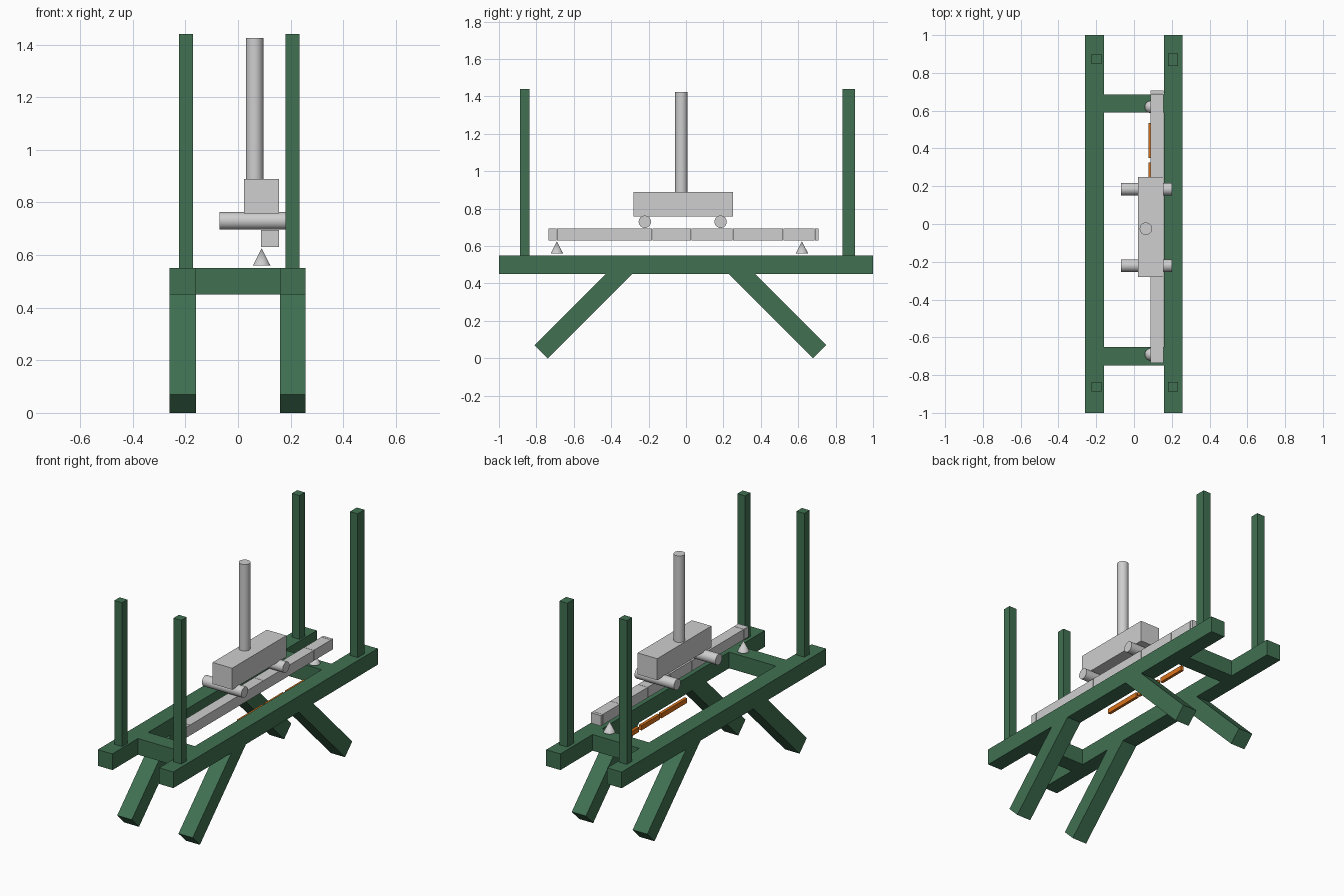
import bpy
import math
from mathutils import Vector

default = bpy.data.objects.get("Cube")
if default:
    bpy.data.objects.remove(default, do_unlink=True)


def material(name, rgb):
    mat = bpy.data.materials.new(name)
    mat.use_nodes = True
    color = (*rgb, 1)
    mat.diffuse_color = color
    mat.node_tree.nodes["Principled BSDF"].inputs["Base Color"].default_value = color
    return mat


GREEN = material("dark_green_paint", (0.052, 0.165, 0.085))
GREY = material("light_grey_metal", (0.62, 0.62, 0.62))
ORANGE = material("orange_strip", (0.70, 0.17, 0.01))


def finish(name, mat):
    obj = bpy.context.object
    obj.name = name
    obj.data.materials.append(mat)
    return obj


def box(name, mat, xs, ys, zs):
    """Axis-aligned box from its extents."""
    low, high = Vector((xs[0], ys[0], zs[0])), Vector((xs[1], ys[1], zs[1]))
    bpy.ops.mesh.primitive_cube_add(size=1, location=(low + high) / 2)
    obj = finish(name, mat)
    obj.scale = high - low
    bpy.ops.object.transform_apply(location=False, rotation=False, scale=True)
    return obj


def round_bar(name, mat, center, radius, length, rotation=(0, 0, 0)):
    bpy.ops.mesh.primitive_cylinder_add(
        vertices=32, radius=radius, depth=length, location=center, rotation=rotation)
    obj = finish(name, mat)
    bpy.ops.object.shade_smooth_by_angle(angle=math.radians(40))
    return obj


# Bench frame: two long rails, each with a pair of splayed legs
FRAME_Z = (0.45, 0.55)
for side, xs in (("right", (-0.26, -0.16)), ("left", (0.16, 0.257))):
    box(f"{side}_rail", GREEN, xs, (-1, 1), FRAME_Z)
    for end, sign, foot_y in (("front", -1, -0.775), ("back", 1, 0.715)):
        foot = Vector((sum(xs) / 2, foot_y, 0.035))
        top = foot + Vector((0, -sign, 1)) * 0.45
        bpy.ops.mesh.primitive_cube_add(
            size=1, location=(foot + top) / 2, rotation=(sign * math.pi / 4, 0, 0))
        leg = finish(f"{end}_{side}_leg", GREEN)
        leg.scale = (xs[1] - xs[0], 0.1, (top - foot).length)

# Cross members between the rails
box("front_cross_member", GREEN, (-0.16, 0.16), (-0.75, -0.65), FRAME_Z)
box("back_cross_member", GREEN, (-0.16, 0.16), (0.59, 0.685), FRAME_Z)

# Corner posts
POST_Z = (0.55, 1.44)
RIGHT_X, LEFT_X = (-0.225, -0.172), (0.181, 0.234)
FRONT_Y = (-0.888, -0.837)
box("front_right_post", GREEN, RIGHT_X, FRONT_Y, POST_Z)
box("front_left_post", GREEN, LEFT_X, FRONT_Y, POST_Z)
box("back_right_post", GREEN, RIGHT_X, (0.848, 0.9), POST_Z)
box("back_left_post", GREEN, LEFT_X, (0.837, 0.903), POST_Z)

# Test beam, split into butted segments by fine seams
seams = (-0.735, -0.69, -0.18, 0.03, 0.25, 0.52, 0.69, 0.71)
for i, (start, end) in enumerate(zip(seams, seams[1:])):
    box(f"beam_segment_{i + 1}", GREY, (0.088, 0.155),
        (start, end - 0.002), (0.63, 0.695))

# Conical supports under the beam
for end, y in (("front", -0.69), ("back", 0.62)):
    bpy.ops.mesh.primitive_cone_add(
        vertices=32, radius1=0.033, depth=0.065, location=(0.09, y, 0.593))
    finish(f"{end}_support_cone", GREY)
    bpy.ops.object.shade_smooth_by_angle(angle=math.radians(40))

# Loading rollers, load block and ram
for end, y in (("front", -0.22), ("back", 0.185)):
    round_bar(f"{end}_roller", GREY, (0.065, y, 0.73), 0.033, 0.27, (0, math.pi / 2, 0))
box("load_block", GREY, (0.022, 0.156), (-0.28, 0.25), (0.757, 0.89))
round_bar("ram_shaft", GREY, (0.063, -0.025, 1.155), 0.033, 0.54)

# Thin strips lying between the rails
for i, ys in enumerate(((-0.12, 0.13), (0.145, 0.325), (0.35, 0.535))):
    box(f"strip_{i + 1}", ORANGE, (0.077, 0.095), ys, (0.46, 0.49))
